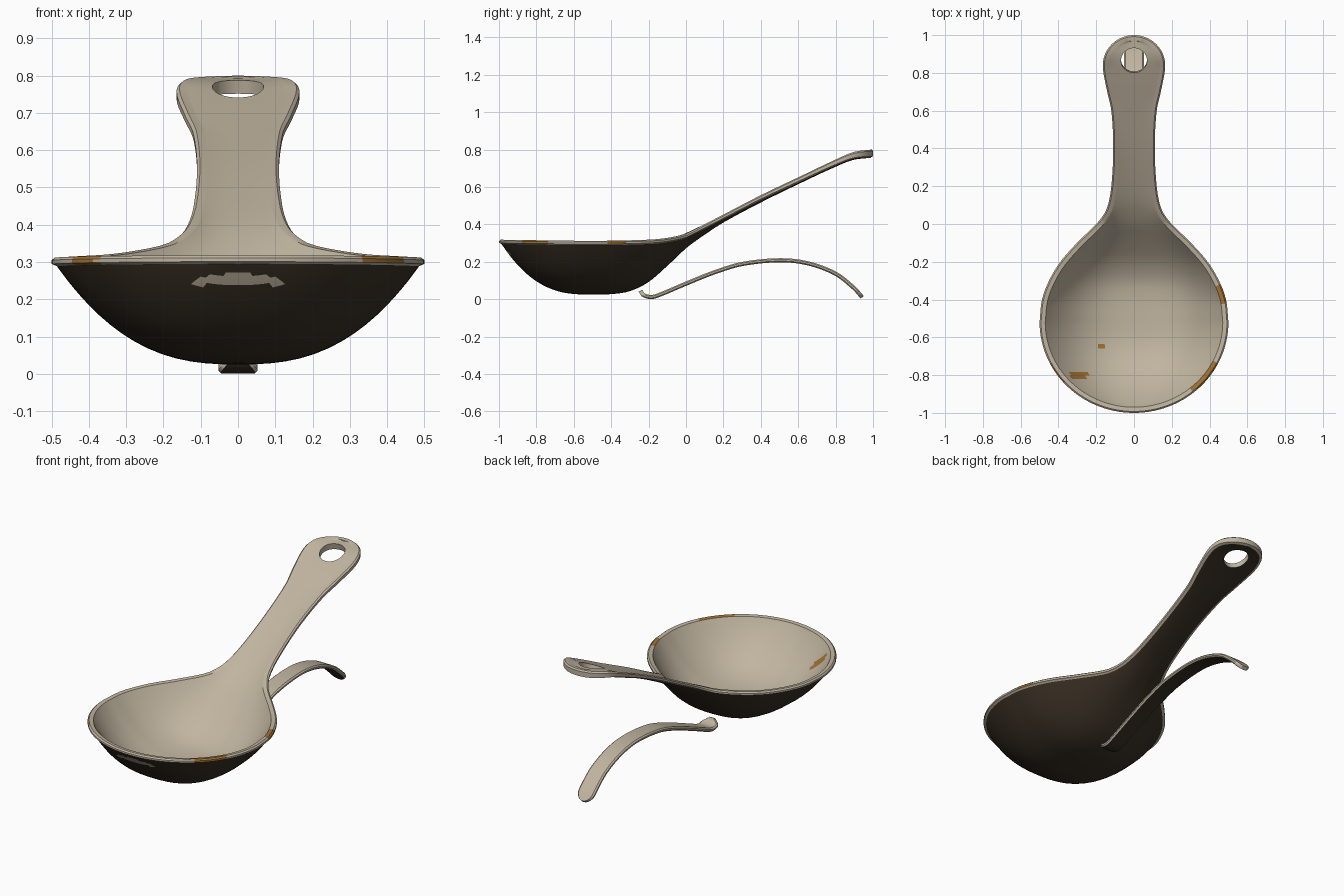
import bpy, bmesh, math
from mathutils import Vector

if "Cube" in bpy.data.objects:
    bpy.data.objects.remove(bpy.data.objects["Cube"])


def material(name, rgb):
    m = bpy.data.materials.new(name)
    m.diffuse_color = (*rgb, 1)
    m.use_nodes = True
    m.node_tree.nodes["Principled BSDF"].inputs["Base Color"].default_value = m.diffuse_color
    return m


BEIGE, DARK, OCHRE = 0, 1, 2
MATS = [material("beige glaze", (0.53, 0.46, 0.35)),
        material("dark brown underside", (0.040, 0.028, 0.017)),
        material("ochre wear", (0.36, 0.17, 0.035))]


def smooth(pts, t):
    """Smooth curve through (t, value) points."""
    n = len(pts)
    t = min(max(t, pts[0][0]), pts[-1][0])
    i = 0
    while i < n - 2 and t > pts[i + 1][0]:
        i += 1

    def slope(k):
        a, b = pts[max(k - 1, 0)], pts[min(k + 1, n - 1)]
        return (b[1] - a[1]) / (b[0] - a[0])
    (x0, y0), (x1, y1) = pts[i], pts[i + 1]
    h = x1 - x0
    s = (t - x0) / h
    return ((2*s**3 - 3*s*s + 1) * y0 + (s**3 - 2*s*s + s) * h * slope(i)
            + (3*s*s - 2*s**3) * y1 + (s**3 - s*s) * h * slope(i + 1))


def loft(name, rings, paint, caps=False):
    """Skin closed rings of equal length; paint(k, centre) picks the colour."""
    bm = bmesh.new()
    vs = [[bm.verts.new(p) for p in r] for r in rings]
    n = len(rings[0])
    for a, b in zip(vs, vs[1:]):
        for k in range(n):
            j = (k + 1) % n
            f = bm.faces.new((a[k], a[j], b[j], b[k]))
            f.material_index = paint(k, f.calc_center_median())
    if caps:
        bm.faces.new(vs[0][::-1])
        bm.faces.new(vs[-1])
    bmesh.ops.remove_doubles(bm, verts=bm.verts, dist=0.00005)
    bmesh.ops.recalc_face_normals(bm, faces=bm.faces)
    me = bpy.data.meshes.new(name)
    bm.to_mesh(me)
    bm.free()
    ob = bpy.data.objects.new(name, me)
    bpy.context.collection.objects.link(ob)
    for m in MATS:
        me.materials.append(m)
    return ob


def finish(ob):
    bpy.ops.object.select_all(action='DESELECT')
    ob.select_set(True)
    bpy.context.view_layer.objects.active = ob
    bpy.ops.object.shade_smooth_by_angle(angle=math.radians(40))


# --- spoon curves along y: half width, rim height, inner floor, underside ---
WIDTH = [(-.52, .5), (-.4, .487), (-.3, .45), (-.2, .39), (-.1, .302), (0, .2),
         (.05, .16), (.1, .138), (.2, .12), (.4, .11), (.6, .12), (.7, .142),
         (.8, .162), (.84, .165)]
RIM = [(-1, .318), (-.5, .312), (-.2, .318), (-.1, .327), (0, .348), (.05, .373),
       (.1, .4), (.2, .452), (.4, .556), (.6, .652), (.8, .747), (.9, .787), (1, .8)]
FLOOR = [(-.52, .052), (-.4, .055), (-.3, .072), (-.2, .125), (-.1, .21), (0, .305),
         (.05, .345), (.1, .382), (.2, .442), (.4, .548), (.6, .645), (.8, .741),
         (.9, .781), (1, .796)]
UNDER = [(-.52, .025), (-.4, .027), (-.3, .043), (-.2, .092), (-.1, .178), (0, .272),
         (.05, .31), (.1, .345), (.2, .41), (.4, .517), (.6, .615), (.8, .708),
         (.9, .745), (1, .757)]
DROP = [(-1, .023), (0, .024), (.4, .026), (.8, .032), (1, .042)]
POWER = 2.6


def centre_height(table, y, reach, edge):
    """Height on the centre line: rounded bowl front, then the table."""
    if y < -.52:
        t = min(1, (-.52 - y) / reach)
        return edge - (edge - table[0][1]) * (1 - t ** POWER)
    return smooth(table, y)


# outline stations: bowl front arc, neck and handle, rounded tip
outline = []
for i in range(31):
    a = math.radians(3 * i)
    outline.append((.5 * math.sin(a), -.52 - .48 * math.cos(a)))
for i in range(1, 55):
    y = -.52 + 1.36 * i / 54
    outline.append((smooth(WIDTH, y), y))
for i in range(1, 17):
    a = math.pi / 2 * i / 16
    outline.append((.165 * math.cos(a) if i < 16 else 0, .84 + .16 * math.sin(a)))

N = 36
US = [math.sin(math.pi * (i / N - .5)) for i in range(N + 1)]
rings = []
for i, (w, y) in enumerate(outline):
    a, b = outline[max(i - 1, 0)], outline[min(i + 1, len(outline) - 1)]
    nrm = Vector((b[1] - a[1], a[0] - b[0])).normalized()
    if i == 0:
        nrm = Vector((0, -1))
    elif i == len(outline) - 1:
        nrm = Vector((0, 1))

    def inset(d):
        return max(0, w - nrm.x * d), y - nrm.y * d

    zr, h = smooth(RIM, y), smooth(DROP, y)
    ring = []
    bx, by = inset(.014)          # underside
    zb = centre_height(UNDER, by, .466, zr - h)
    for u in US:
        ring.append((bx * u, by, zr - h - (zr - h - zb) * (1 - abs(u) ** POWER)))
    lip = [(0, zr - h + .006), (0, zr - .007), (.008, zr)]
    for d, z in lip:              # rounded lip, right side
        x, yy = inset(d)
        ring.append((x, yy, z))
    tx, ty = inset(.03)           # inside of the bowl and top of the handle
    zt = centre_height(FLOOR, ty, .45, zr - .003)
    for u in US[::-1]:
        ring.append((tx * u, ty, zr - .003 - (zr - .003 - zt) * (1 - abs(u) ** POWER)))
    for d, z in lip[::-1]:        # lip, left side
        x, yy = inset(d)
        ring.append((-x, yy, z))
    rings.append(ring)


def paint_spoon(k, c):
    if k < N:                     # underside, with one pale spot at the front
        spot = c.y < -.85 and (c.x / .12) ** 2 + ((c.z - .25) / .018) ** 2 < 1
        return BEIGE if spot else DARK
    if N < k < N + 4 or k > 2 * N + 4:
        if c.x > 0 and (-.88 < c.y < -.73 or -.43 < c.y < -.32):
            return OCHRE
        if c.x < 0 and -.83 < c.y < -.73:
            return OCHRE
    elif abs(c.x + .29) < .045 and abs(c.y + .8) < .016:
        return OCHRE
    elif abs(c.x + .16) < .018 and abs(c.y + .65) < .014:
        return OCHRE
    return BEIGE


spoon = loft("spoon", rings, paint_spoon)

# hanging hole in the handle
bpy.ops.mesh.primitive_cylinder_add(vertices=40, radius=.069, depth=.3,
                                    location=(0, .866, .765), rotation=(.25, 0, 0))
cutter = bpy.context.object
cutter.name = "hole_cutter"
cutter.data.materials.append(MATS[BEIGE])
mod = spoon.modifiers.new("hole", 'BOOLEAN')
mod.operation = 'DIFFERENCE'
mod.solver = 'EXACT'
mod.object = cutter
bpy.ops.object.select_all(action='DESELECT')
bpy.context.view_layer.objects.active = spoon
spoon.select_set(True)
bpy.ops.object.modifier_apply(modifier="hole")
bpy.data.objects.remove(cutter, do_unlink=True)
finish(spoon)

# --- arched rest strip lying below the handle ---
ARCH = [(-.243, .045), (-.232, .026), (-.21, .015), (-.18, .012), (-.14, .024),
        (0, .083), (.15, .143), (.3, .188), (.5, .208), (.65, .192), (.8, .136),
        (.9, .058), (.942, .010)]
SECTION = [(-.85, -1), (.85, -1), (1, -.4), (1, .4), (.85, 1), (-.85, 1), (-1, .4), (-1, -.4)]
Y0, Y1, COUNT = ARCH[0][0], ARCH[-1][0], 80
rings = []
for i in range(COUNT + 1):
    y = Y0 + (Y1 - Y0) * (.5 - .5 * math.cos(math.pi * i / COUNT))
    z = smooth(ARCH, y)
    ya, yb = max(Y0, y - .003), min(Y1, y + .003)
    t = Vector((yb - ya, smooth(ARCH, yb) - smooth(ARCH, ya))).normalized()
    s = min(1, (y - Y0) / .03, (Y1 - y) / .035)
    w = .052 * max(.25, math.sqrt(max(0, 1 - (1 - s) ** 2)))
    rings.append([(w * u, y - t.y * .011 * v, z + t.x * .011 * v) for u, v in SECTION])
strip = loft("rest_strip", rings, lambda k, c: DARK if k == 0 else BEIGE, caps=True)
finish(strip)
